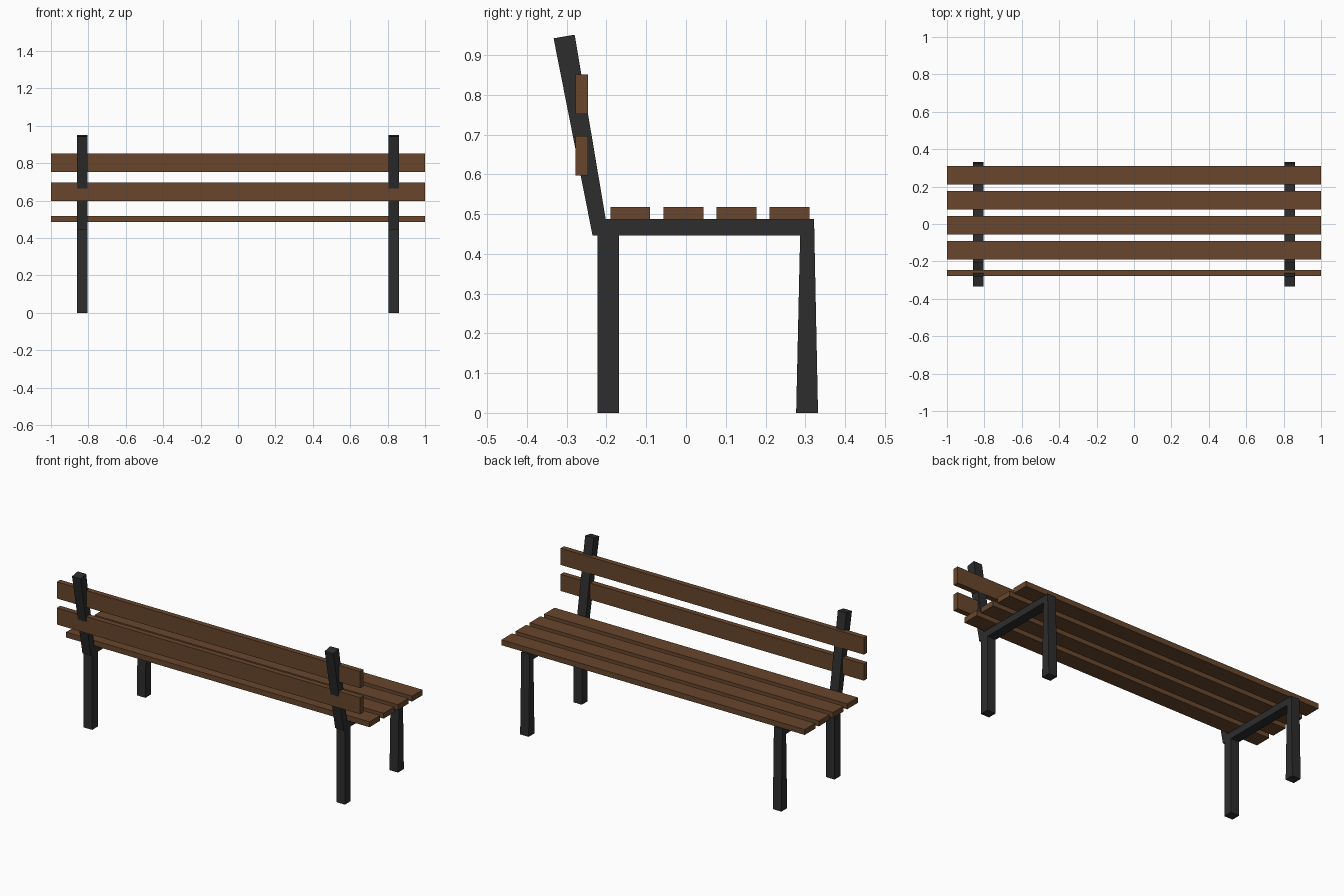
import bpy
import bmesh

cube = bpy.data.objects.get("Cube")
if cube:
    bpy.data.objects.remove(cube, do_unlink=True)


def make_material(name, rgb):
    mat = bpy.data.materials.new(name)
    mat.use_nodes = True
    mat.diffuse_color = (*rgb, 1)
    mat.node_tree.nodes["Principled BSDF"].inputs["Base Color"].default_value = (*rgb, 1)
    return mat


wood = make_material("brown_wood", (0.138, 0.062, 0.026))
metal = make_material("dark_metal", (0.026, 0.026, 0.026))


def extrude_profile(name, profile, x_min, x_max, mat):
    """Extrude a closed (y, z) outline along x."""
    bm = bmesh.new()
    face = bm.faces.new([bm.verts.new((x_min, y, z)) for y, z in profile])
    result = bmesh.ops.extrude_face_region(bm, geom=[face])
    verts = [v for v in result["geom"] if isinstance(v, bmesh.types.BMVert)]
    bmesh.ops.translate(bm, verts=verts, vec=(x_max - x_min, 0, 0))
    bmesh.ops.recalc_face_normals(bm, faces=bm.faces)
    mesh = bpy.data.meshes.new(name)
    bm.to_mesh(mesh)
    bm.free()
    mesh.materials.append(mat)
    obj = bpy.data.objects.new(name, mesh)
    bpy.context.collection.objects.link(obj)
    return obj


def slat(name, y, z, depth, height):
    """Full-length board, placed by its lower rear edge."""
    outline = [(y, z), (y + depth, z), (y + depth, z + height), (y, z + height)]
    return extrude_profile(name, outline, -1, 1, wood)


# End frames: straight rear leg, seat rail, tapered front leg, leaning back post
frame_outline = [
    (-0.223, 0), (-0.169, 0), (-0.169, 0.446), (0.287, 0.446),
    (0.277, 0), (0.332, 0), (0.322, 0.488), (-0.202, 0.488),
    (-0.28, 0.951), (-0.333, 0.942), (-0.235, 0.446), (-0.223, 0.446),
]
for side, centre in (("left", 0.833), ("right", -0.833)):
    extrude_profile(side + "_frame", frame_outline, centre - 0.028, centre + 0.028, metal)

# Seat boards
for i in range(4):
    slat(f"seat_slat_{i + 1}", -0.19 + i * 0.1335, 0.486, 0.1, 0.032)

# Backrest boards
for name, z in (("lower", 0.597), ("upper", 0.752)):
    slat(name + "_back_slat", -0.278, z, 0.032, 0.099)
